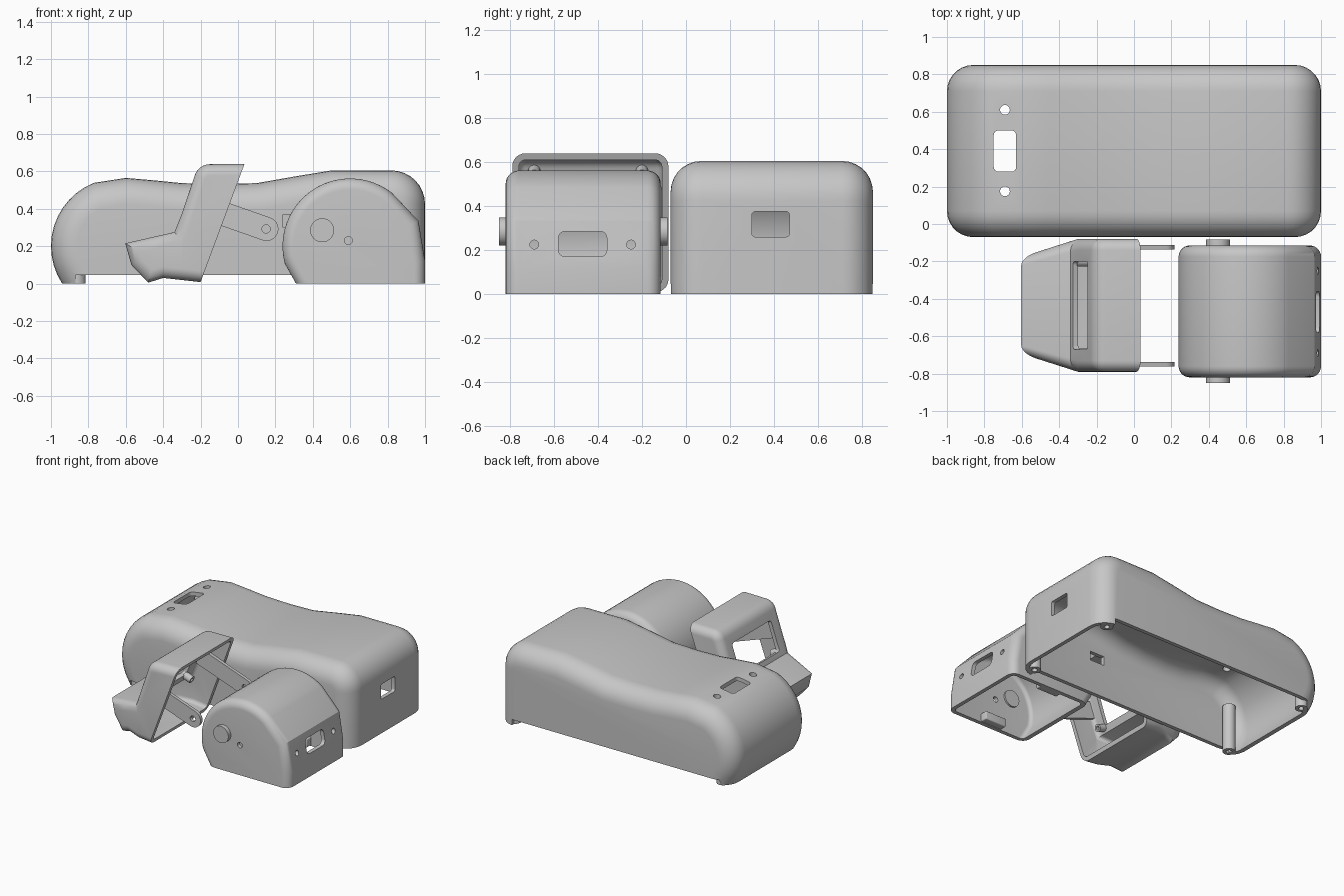
import bpy, bmesh, math
from mathutils import Vector, Matrix

if "Cube" in bpy.data.objects:
    bpy.data.objects.remove(bpy.data.objects["Cube"])

grey = bpy.data.materials.new("matte_grey")
grey.diffuse_color = (0.57, 0.57, 0.57, 1)
grey.use_nodes = True
grey.node_tree.nodes["Principled BSDF"].inputs["Base Color"].default_value = grey.diffuse_color


def make(name, bm):
    bmesh.ops.recalc_face_normals(bm, faces=bm.faces[:])
    me = bpy.data.meshes.new(name)
    bm.to_mesh(me)
    bm.free()
    ob = bpy.data.objects.new(name, me)
    bpy.context.collection.objects.link(ob)
    me.materials.append(grey)
    return ob


def arc(cx, cz, r, a0, a1, n):
    angles = [math.radians(a0 + (a1 - a0) * i / n) for i in range(n + 1)]
    return [(cx + r * math.cos(a), cz + r * math.sin(a)) for a in angles]


def inset(chain, d):
    """Offset an open clockwise chain inwards; its ends slide along the closing line."""
    p = [Vector(c) for c in chain]
    seg = [(b - a).normalized() for a, b in zip(p, p[1:])]
    nor = [Vector((s.y, -s.x)) for s in seg]
    u = (p[-1] - p[0]).normalized()
    out = [p[0] + u * d / u.dot(nor[0])]
    for i in range(1, len(p) - 1):
        m = nor[i - 1] + nor[i]
        out.append(p[i] + m * (2 * d / m.length_squared))
    out.append(p[-1] + u * d / u.dot(nor[-1]))
    return out


def prism(name, chain, y0, y1, r, wall=0.0, ext=None, warp=None, steps=7):
    """Profile extruded along y with rounded side edges; ext pushes the open side outwards."""
    y0, y1, r = y0 + wall, y1 - wall, max(r - wall, 0.012)
    rows = []
    for i in range(steps + 1):
        a = math.pi / 2 * i / steps
        rows.append((y0 + r * (1 - math.sin(a)), r * (1 - math.cos(a))))
    rows = rows[::-1] + [(y0 + y1 - y, d) for y, d in rows]
    bm = bmesh.new()
    rings = []
    for y, d in rows:
        c = inset(chain, wall + d)
        if ext:
            e = Vector(ext)
            c = [c[0] + e] + c + [c[-1] + e]
        rings.append([bm.verts.new((q.x, y, q.y)) for q in c])
    n = len(rings[0])
    for a, b in zip(rings, rings[1:]):
        for i in range(n):
            bm.faces.new((a[i], a[(i + 1) % n], b[(i + 1) % n], b[i]))
    bm.faces.new(rings[0])
    bm.faces.new(rings[-1][::-1])
    if warp:  # split at the fold so that every face stays flat
        bmesh.ops.bisect_plane(bm, geom=bm.verts[:] + bm.edges[:] + bm.faces[:], dist=1e-4,
                               plane_co=(-0.3, 0, 0), plane_no=(1, 0, 0))
        for v in bm.verts:
            v.co.y = warp(v.co.x, v.co.y)
        bmesh.ops.triangulate(bm, faces=bm.faces[:])
    return make(name, bm)


def box(name, lo, hi, bevel=0.0, tilt=0.0):
    lo, hi = Vector(lo), Vector(hi)
    bm = bmesh.new()
    bmesh.ops.create_cube(bm, size=1)
    bmesh.ops.scale(bm, vec=hi - lo, verts=bm.verts)
    if bevel:
        bmesh.ops.bevel(bm, geom=bm.edges[:], offset=bevel, segments=4, profile=0.5, affect='EDGES')
    bmesh.ops.transform(bm, matrix=Matrix.Translation((lo + hi) / 2) @ Matrix.Rotation(tilt, 4, 'Y'),
                        verts=bm.verts)
    return make(name, bm)


def rod(name, a, b, r, seg=28):
    a, b = Vector(a), Vector(b)
    bm = bmesh.new()
    rot = (b - a).to_track_quat('Z', 'Y').to_matrix().to_4x4()
    bmesh.ops.create_cone(bm, cap_ends=True, segments=seg, radius1=r, radius2=r,
                          depth=(b - a).length, matrix=Matrix.Translation((a + b) / 2) @ rot)
    return make(name, bm)


def volume(me):
    bm = bmesh.new()
    bm.from_mesh(me)
    v = bm.calc_volume(signed=True)
    bm.free()
    return v


def cut(ob, *cutters):
    """Subtract each cutter, keeping the first solver result that really removes material."""
    for c in cutters:
        before = ob.data
        v0, low = volume(before), min(v.co.z for v in before.vertices)
        for solver in ('MANIFOLD', 'EXACT', 'FLOAT'):
            m = ob.modifiers.new("cut", 'BOOLEAN')
            m.operation, m.solver, m.object = 'DIFFERENCE', solver, c
            dg = bpy.context.evaluated_depsgraph_get()
            me = bpy.data.meshes.new_from_object(ob.evaluated_get(dg))
            ob.modifiers.remove(m)
            if (len(me.vertices) and 0 < volume(me) < v0 - 1e-7
                    and min(v.co.z for v in me.vertices) > low - 1e-3):
                ob.data = me
                break
        bpy.data.objects.remove(c)


# Long wavy housing, hollow and open underneath
wave = (arc(-0.635, 0.2, 0.365, 213.2, 112, 12)
        + [(-0.6, 0.565), (-0.45, 0.552), (-0.3, 0.537), (-0.1, 0.532), (0.1, 0.537), (0.3, 0.572), (0.5, 0.605)]
        + arc(0.82, 0.425, 0.18, 90, 0, 8) + [(1, 0)])
housing = prism("housing", wave, -0.07, 0.85, 0.14)
cut(housing,
    box("rim_step", (-0.87, -0.3, -0.2), (0.88, 1.1, 0.045)),
    prism("cavity", wave, -0.07, 0.85, 0.14, 0.03, (0, -0.1)),
    box("top_slot", (-0.75, 0.28, 0.4), (-0.63, 0.5, 0.8), 0.025),
    rod("top_hole", (-0.69, 0.61, 0.4), (-0.69, 0.61, 0.8), 0.026),
    rod("top_hole", (-0.69, 0.175, 0.4), (-0.69, 0.175, 0.8), 0.026),
    box("end_window", (0.9, 0.3, 0.26), (1.1, 0.47, 0.375), 0.015),
    box("cable_slot", (0.24, -0.12, 0.3), (0.36, 0.0, 0.37)))

# Screw posts in the housing corners
for x, top in ((-0.86, 0.36), (0.9, 0.42)):
    for y in (0.0, 0.78):
        post = rod("screw_post", (x, y, 0), (x, y, top), 0.045)
        cut(post, rod("screw_hole", (x, y, -0.1), (x, y, 0.12), 0.02))

# Rounded pivot housing, hollow and open underneath
drum = [(0.31, 0)] + arc(0.6, 0.2, 0.362, 195, 52, 24) + [(0.965, 0.335), (1, 0.12), (1, 0)]
pivot = prism("pivot_housing", drum, -0.82, -0.115, 0.06)
cut(pivot,
    prism("cavity", drum, -0.82, -0.115, 0.06, 0.03, (0, -0.1)),
    box("end_slot", (0.9, -0.58, 0.17), (1.1, -0.36, 0.285), 0.03),
    rod("end_hole", (0.9, -0.69, 0.225), (1.1, -0.69, 0.225), 0.02),
    rod("end_hole", (0.9, -0.25, 0.225), (1.1, -0.25, 0.225), 0.02),
    rod("side_hole", (0.59, -1, 0.23), (0.59, 0, 0.23), 0.021))

# Pivot pins and inner rim blocks on both sides
for s in (-1, 1):
    def side(d):
        return -0.4675 + s * d
    rod("pivot_pin", (0.45, side(0.31), 0.285), (0.45, side(0.3835), 0.285), 0.064, 40)
    lo, hi = sorted((side(0.27), side(0.335)))
    box("rim_block", (0.54, lo, 0.005), (0.72, hi, 0.07), 0.008)


# Tilted clip, open towards the pivot, with a tapering nose
def taper(x, y):
    k = 1 - 0.9 * max(0.0, -0.3 - x)
    return -0.435 + (y + 0.435) * k


clip_line = ([(-0.2, 0.008), (-0.4, 0.03), (-0.48, 0.005), (-0.57, 0.1), (-0.603, 0.215),
              (-0.45, 0.25), (-0.34, 0.275), (-0.3, 0.375)]
             + arc(-0.15, 0.553, 0.085, 160, 92, 6) + [(0.035, 0.64)])
clip = prism("clip", clip_line, -0.79, -0.08, 0.06, warp=taper)
tilt = math.atan2(0.12, 0.305)
cut(clip,
    prism("cavity", clip_line, -0.79, -0.08, 0.06, 0.03, (0.1, -0.037), taper),
    box("clip_window", (-0.38, -0.67, 0.3), (-0.18, -0.2, 0.53), 0.02, tilt))

# Screw bosses inside the clip
for y in (-0.69, -0.2):
    for x, z in ((-0.2, 0.56), (-0.31, 0.29)):
        boss = rod("clip_boss", (x, y, z), (x + 0.06, y, z - 0.022), 0.028)
        cut(boss, rod("boss_hole", (x + 0.03, y, z - 0.011), (x + 0.12, y, z - 0.045), 0.014))

# Thin pivot arms reaching out of the clip
for y in (-0.762, -0.136):
    root, tip = Vector((-0.24, 0.43)), Vector((0.152, 0.292))
    along = (tip - root).normalized()
    across = Vector((-along.y, along.x))
    a = math.degrees(math.atan2(along.y, along.x))
    outline = [tuple(root - across * 0.064), tuple(root + across * 0.064)]
    outline += arc(tip.x, tip.y, 0.064, a + 90, a - 90, 14)
    bm = bmesh.new()
    face = bm.faces.new([bm.verts.new((x, y, z)) for x, z in outline])
    new = bmesh.ops.extrude_face_region(bm, geom=[face])["geom"]
    bmesh.ops.translate(bm, vec=(0, 0.025, 0), verts=[v for v in new if isinstance(v, bmesh.types.BMVert)])
    if not face.is_valid or len(bm.faces) == len(outline) + 1:
        bmesh.ops.holes_fill(bm, edges=bm.edges[:])
    arm = make("pivot_arm", bm)
    cut(arm, rod("arm_hole", (0.15, y - 0.1, 0.292), (0.15, y + 0.1, 0.292), 0.022))

# Smooth shading with crisp edges
bpy.ops.object.select_all(action='SELECT')
bpy.context.view_layer.objects.active = housing
bpy.ops.object.shade_smooth_by_angle(angle=math.radians(30))
